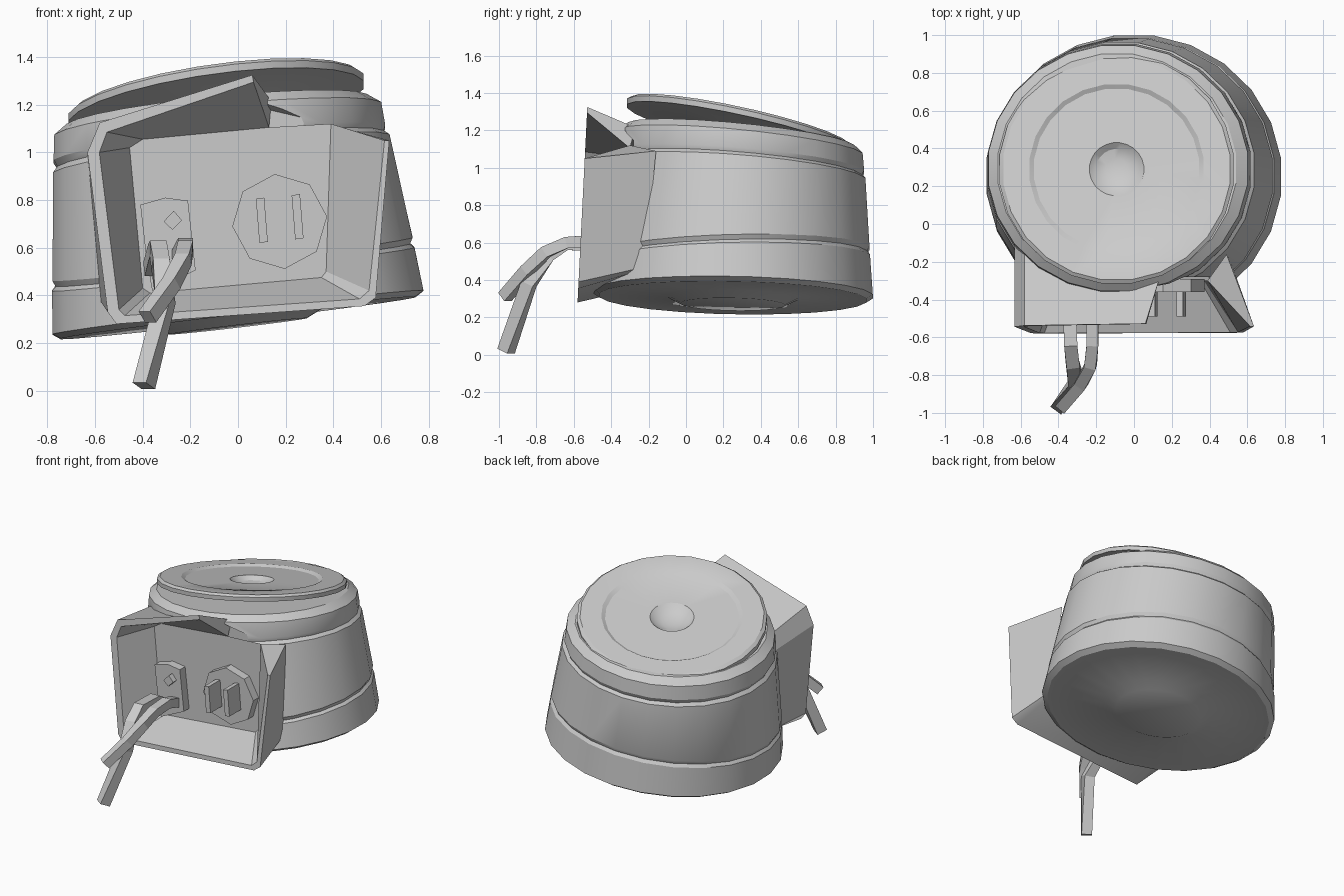
import bpy, bmesh, math
from mathutils import Vector

if "Cube" in bpy.data.objects:
    bpy.data.objects.remove(bpy.data.objects["Cube"], do_unlink=True)

grey = bpy.data.materials.new("plain grey")
grey.use_nodes = True
grey.diffuse_color = (0.6, 0.6, 0.6, 1)
grey.node_tree.nodes["Principled BSDF"].inputs["Base Color"].default_value = (0.6, 0.6, 0.6, 1)


def finish(bm, name, smooth=False):
    """Turn a bmesh into a coloured object."""
    bmesh.ops.recalc_face_normals(bm, faces=bm.faces)
    mesh = bpy.data.meshes.new(name)
    bm.to_mesh(mesh)
    bm.free()
    obj = bpy.data.objects.new(name, mesh)
    bpy.context.collection.objects.link(obj)
    mesh.materials.append(grey)
    if smooth:
        shade(obj)
    return obj


def shade(obj):
    bpy.ops.object.select_all(action='DESELECT')
    obj.select_set(True)
    bpy.context.view_layer.objects.active = obj
    bpy.ops.object.shade_smooth_by_angle(angle=math.radians(28))


def loft(loops, name, smooth=False):
    """Skin closed loops of equal length and cap both ends."""
    bm = bmesh.new()
    rows = [[bm.verts.new(p) for p in loop] for loop in loops]
    n = len(rows[0])
    for a, b in zip(rows, rows[1:]):
        for i in range(n):
            j = (i + 1) % n
            bm.faces.new((a[i], a[j], b[j], b[i]))
    bm.faces.new(rows[0])
    bm.faces.new(rows[-1])
    return finish(bm, name, smooth)


def ring(cx, cy, cz, rx, ry, sx, sy, n=24):
    """Ellipse on a plane with slopes sx and sy."""
    pts = []
    for i in range(n):
        a = math.tau * (i + 0.5) / n
        dx, dy = rx * math.cos(a), ry * math.sin(a)
        pts.append(Vector((cx + dx, cy + dy, cz + sx * dx + sy * dy)))
    return pts


def plate(pts, y0, y1, name):
    """Extrude an (x, z) outline from y0 to y1."""
    return loft([[(x, y, z) for x, z in pts] for y in (y0, y1)], name)


def cable(path, half, name):
    """Sweep a square section along a path."""
    path = [Vector(p) for p in path]
    loops = []
    for i, p in enumerate(path):
        t = (path[min(i + 1, len(path) - 1)] - path[max(i - 1, 0)]).normalized()
        u = t.cross(Vector((0, 0, 1))).normalized()
        v = u.cross(t)
        loops.append([p + half * (a * u + b * v) for a, b in ((-1, -1), (1, -1), (1, 1), (-1, 1))])
    return loft(loops, name)


# Drum: leaning stack of rings with a low boss underneath and two grooves
drum = loft([ring(*r) for r in (
    (0, 0.25, 0.27, 0.29, 0.28, 0.118, -0.02),
    (0, 0.25, 0.305, 0.36, 0.35, 0.118, -0.02),
    (0, 0.25, 0.305, 0.75, 0.72, 0.118, -0.02),
    (0, 0.25, 0.328, 0.785, 0.755, 0.118, -0.02),
    (-0.02, 0.255, 0.51, 0.767, 0.735, 0.12, 0.02),
    (-0.022, 0.255, 0.528, 0.75, 0.72, 0.12, 0.025),
    (-0.023, 0.255, 0.553, 0.762, 0.732, 0.12, 0.025),
    (-0.07, 0.285, 0.99, 0.712, 0.68, 0.113, -0.08),
    (-0.073, 0.287, 1.01, 0.69, 0.66, 0.11, -0.085),
    (-0.078, 0.29, 1.035, 0.702, 0.668, 0.105, -0.085),
    (-0.085, 0.295, 1.135, 0.692, 0.655, 0.1, -0.1),
    (-0.09, 0.295, 1.175, 0.635, 0.61, 0.1, -0.1))], "drum")

# Lid: thin tilted disc sunk into the rim at the back, stepped recess and central dimple
lid = loft([ring(-0.092, 0.29, 1.2 + h, r, r * 0.975, 0.135, -0.215) for r, h in (
    (0.15, -0.025), (0.25, 0), (0.625, 0), (0.625, 0.03), (0.605, 0.045), (0.465, 0.045),
    (0.44, 0.03), (0.145, 0.03), (0.11, 0.0), (0.06, -0.015), (0.02, -0.02))], "lid", True)


# Hood: open flared box on the front; loops run from the top peak round to the upper right
def at_front(pts):
    return [Vector((x, -0.58 + (z - 0.28) * 0.05, z)) for x, z in pts]


outer_front = at_front([(0.06, 1.325), (-0.58, 1.125), (-0.632, 1.0), (-0.547, 0.33),
                        (-0.51, 0.28), (0.53, 0.355), (0.578, 0.39), (0.635, 1.05)])
inner_front = at_front([(0.065, 1.295), (-0.55, 1.085), (-0.582, 1.0), (-0.50, 0.34),
                        (-0.475, 0.315), (0.51, 0.385), (0.55, 0.42), (0.615, 1.05)])
outer_back = [Vector(p) for p in (
    (0.14, -0.27, 1.215), (-0.58, -0.13, 1.075), (-0.632, -0.1, 0.98), (-0.58, -0.18, 0.38),
    (-0.5, -0.28, 0.35), (0.5, -0.28, 0.44), (0.52, -0.22, 0.47), (0.49, -0.16, 1.09))]
inner_back = [Vector((x, -0.3, z)) for x, z in (
    (0.13, 1.105), (-0.4, 1.055), (-0.455, 1.02), (-0.4, 0.43),
    (-0.37, 0.41), (0.35, 0.475), (0.37, 0.5), (0.39, 1.12))]

bm = bmesh.new()
strips = [[bm.verts.new(p) for p in s] for s in (outer_back, outer_front, inner_front, inner_back)]
for a, b in zip(strips, strips[1:]):
    for i in range(7):
        bm.faces.new((a[i], a[i + 1], b[i + 1], b[i]))
for i in (0, 7):
    bm.faces.new([s[i] for s in strips])
bm.faces.new(strips[3])
hood = finish(bm, "hood", True)

# Cut the hood cavity out of the drum
cut_front = [a.lerp(b, 0.5) for a, b in zip(outer_front, inner_front)]
cut_back = [b.lerp(Vector((a.x, b.y, a.z)), 0.3) + Vector((0, 0.02, 0))
            for a, b in zip(outer_back, inner_back)]
for i in (0, 1):
    cut_back[i].z += 0.04
cutter = loft([cut_back, cut_front], "cavity_cutter")
cutter.hide_render = True
cut = drum.modifiers.new("cavity", 'BOOLEAN')
cut.operation = 'DIFFERENCE'
cut.object = cutter
cut.solver = 'EXACT'
bpy.context.view_layer.objects.active = drum
bpy.ops.object.modifier_apply(modifier="cavity")
bpy.data.objects.remove(cutter, do_unlink=True)
shade(drum)

# Eight-sided socket with two prongs
plate([(0.175 + 0.2 * math.cos(math.radians(96 + 45 * k)),
        0.71 + 0.2 * math.sin(math.radians(96 + 45 * k))) for k in range(8)],
      -0.29, -0.36, "socket_plate")
for x, z, name in ((0.1, 0.715, "left_prong"), (0.25, 0.73, "right_prong")):
    plate([(x - 0.025, z + 0.09), (x + 0.01, z + 0.095), (x + 0.025, z - 0.09), (x - 0.01, z - 0.095)],
          -0.35, -0.49, name)

# Cable plate with a small diamond knob
plate([(-0.41, 0.78), (-0.305, 0.81), (-0.21, 0.797), (-0.178, 0.505), (-0.36, 0.42), (-0.385, 0.56)],
      -0.29, -0.36, "cable_plate")
plate([(-0.27, 0.755), (-0.235, 0.715), (-0.275, 0.675), (-0.312, 0.71)], -0.35, -0.4, "knob")

# Two drooping square cables
cable([(-0.25, -0.34, 0.55), (-0.22, -0.5, 0.61), (-0.22, -0.64, 0.6), (-0.23, -0.75, 0.55),
       (-0.28, -0.85, 0.45), (-0.38, -0.968, 0.31)], 0.031, "short_cable")
cable([(-0.36, -0.34, 0.51), (-0.34, -0.46, 0.585), (-0.335, -0.64, 0.595), (-0.325, -0.74, 0.53),
       (-0.305, -0.84, 0.38), (-0.395, -0.962, 0.02)], 0.035, "long_cable")
